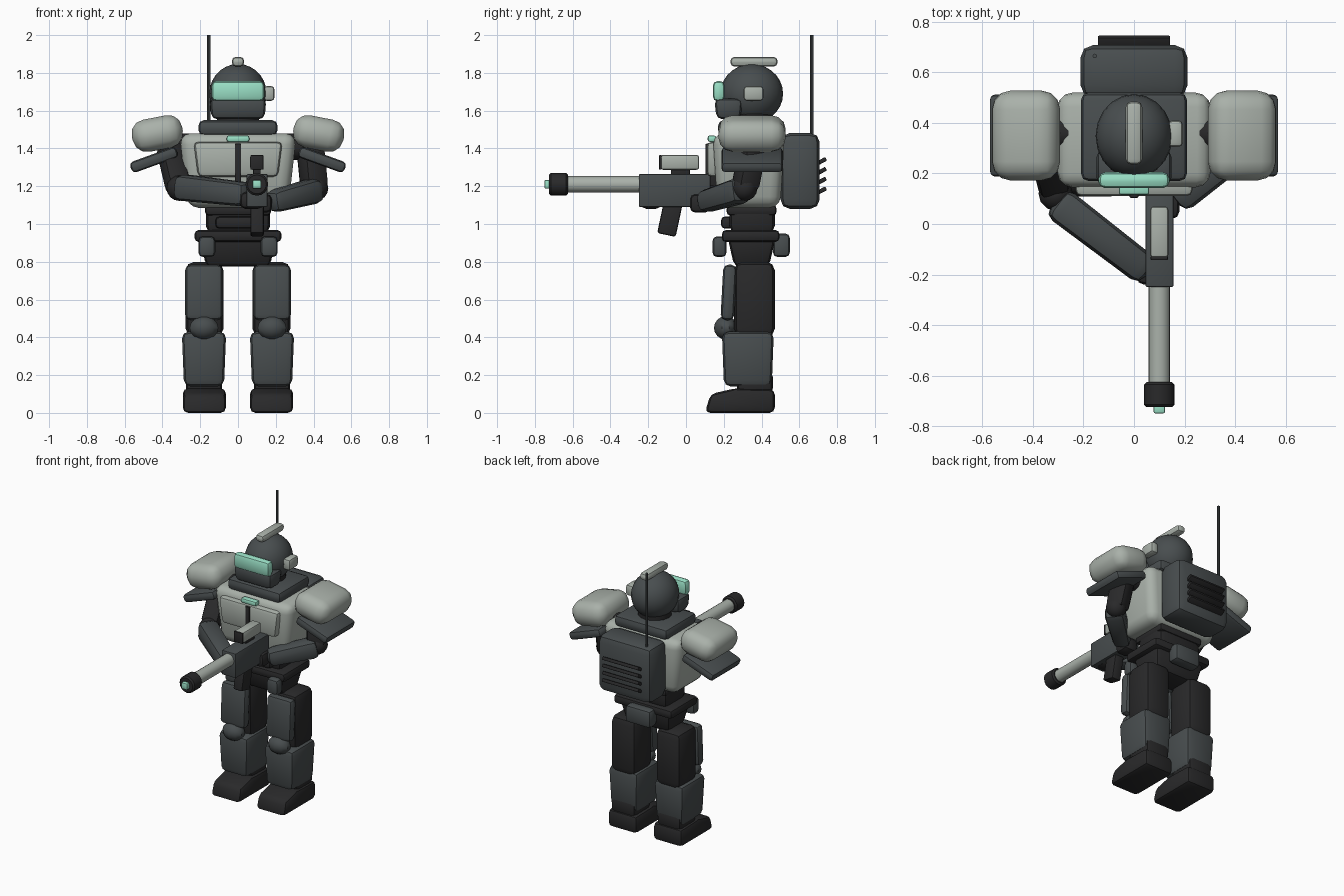
import bpy, bmesh, math
from mathutils import Vector, Matrix, Euler

if "Cube" in bpy.data.objects:
    bpy.data.objects.remove(bpy.data.objects["Cube"])


def material(name, rgb):
    m = bpy.data.materials.new(name)
    m.diffuse_color = (*rgb, 1)
    m.use_nodes = True
    m.node_tree.nodes["Principled BSDF"].inputs["Base Color"].default_value = m.diffuse_color
    return m


LIGHT = material("pale grey armour", (0.40, 0.44, 0.40))
GREY = material("slate grey armour", (0.065, 0.075, 0.078))
BLACK = material("black frame", (0.022, 0.022, 0.023))
TEAL = material("teal glow", (0.32, 0.74, 0.56))


def finish(name, bm, mat):
    bmesh.ops.recalc_face_normals(bm, faces=bm.faces)
    me = bpy.data.meshes.new(name)
    bm.to_mesh(me)
    bm.free()
    me.materials.append(mat)
    ob = bpy.data.objects.new(name, me)
    bpy.context.collection.objects.link(ob)
    return ob


def place(ob, loc, rot):
    ob.location = loc
    ob.rotation_euler = rot if isinstance(rot, Euler) else Euler([math.radians(a) for a in rot])
    return ob


def box(name, lo, hi, mat, bevel=0.02, rot=(0, 0, 0), bottom=(1, 1), top=(1, 1), seg=2):
    """Rounded box between two corners; bottom/top give the x,y taper."""
    lo, hi = Vector(lo), Vector(hi)
    size = hi - lo
    bm = bmesh.new()
    bmesh.ops.create_cube(bm, size=1)
    for v in bm.verts:
        s = top if v.co.z > 0 else bottom
        v.co = Vector((v.co.x * size.x * s[0], v.co.y * size.y * s[1], v.co.z * size.z))
    bmesh.ops.bevel(bm, geom=bm.edges[:], offset=min(bevel, min(size) * 0.46), segments=seg,
                    profile=0.5, affect='EDGES', clamp_overlap=True)
    return place(finish(name, bm, mat), (lo + hi) / 2, rot)


def limb(name, a, b, width, mat, bevel=0.035, end=1.0):
    """Rounded bar from a to b."""
    a, b = Vector(a), Vector(b)
    d = b - a
    h = Vector((width / 2, width / 2, d.length / 2))
    mid = (a + b) / 2
    return box(name, mid - h, mid + h, mat, bevel, d.to_track_quat('Z', 'Y').to_euler(),
               top=(end, end))


def tube(name, a, b, r, mat, sides=16, bevel=0.0):
    a, b = Vector(a), Vector(b)
    d = b - a
    bm = bmesh.new()
    bmesh.ops.create_cone(bm, cap_ends=True, segments=sides, radius1=r, radius2=r, depth=d.length)
    if bevel:
        rims = [e for e in bm.edges if abs(e.verts[0].co.z - e.verts[1].co.z) < 1e-5]
        bmesh.ops.bevel(bm, geom=rims, offset=bevel, segments=1, affect='EDGES')
    return place(finish(name, bm, mat), (a + b) / 2, d.to_track_quat('Z', 'Y').to_euler())


def ball(name, loc, radii, mat, u=16, v=10):
    bm = bmesh.new()
    bmesh.ops.create_uvsphere(bm, u_segments=u, v_segments=v, radius=1)
    bmesh.ops.scale(bm, vec=radii, verts=bm.verts)
    return place(finish(name, bm, mat), loc, (0, 0, 0))


def slab(name, outline, x0, x1, mat, bevel):
    """Side outline in y,z stretched along x, with rounded edges."""
    bm = bmesh.new()
    f = bm.faces.new([bm.verts.new((x0, y, z)) for y, z in outline])
    new = bmesh.ops.extrude_face_region(bm, geom=[f])["geom"]
    bmesh.ops.translate(bm, vec=(x1 - x0, 0, 0),
                        verts=[g for g in new if isinstance(g, bmesh.types.BMVert)])
    bmesh.ops.recalc_face_normals(bm, faces=bm.faces)
    bmesh.ops.bevel(bm, geom=bm.edges[:], offset=bevel, segments=2, profile=0.5,
                    affect='EDGES', clamp_overlap=True)
    return finish(name, bm, mat)


# Legs and shoulders, one set per side
for s, side in ((-1, "right_"), (1, "left_")):
    def pair(name, cx, w, y0, y1, z0, z1, mat, bevel, rot=(0, 0, 0), **k):
        r = (rot[0], rot[1] * s, rot[2] * s)
        return box(side + name, (s * cx - w / 2, y0, z0), (s * cx + w / 2, y1, z1),
                   mat, bevel, r, **k)

    slab(side + "foot", [(0.10, 0), (0.47, 0), (0.47, 0.125), (0.26, 0.13), (0.13, 0.10)],
         s * 0.178 - 0.114, s * 0.178 + 0.114, BLACK, 0.028)
    pair("ankle", 0.18, 0.19, 0.27, 0.46, 0.10, 0.22, BLACK, 0.03)
    pair("shin", 0.18, 0.235, 0.19, 0.465, 0.14, 0.43, GREY, 0.035, bottom=(0.9, 0.92))
    pair("thigh", 0.177, 0.20, 0.255, 0.47, 0.40, 0.80, BLACK, 0.045)
    pair("thigh_plate", 0.18, 0.20, 0.19, 0.262, 0.49, 0.785, GREY, 0.03, (-3, 0, 0))
    ball(side + "knee_pad", (s * 0.18, 0.21, 0.45), (0.08, 0.062, 0.062), GREY, 10, 8)
    pair("belt_pouch", 0.165, 0.09, 0.14, 0.215, 0.825, 0.935, GREY, 0.025)
    pair("shoulder", 0.427, 0.275, 0.172, 0.528, 1.392, 1.565, LIGHT, 0.075, (0, 11, 0),
         bottom=(0.97, 1), seg=3)
    pair("shoulder_skirt", 0.445, 0.26, 0.187, 0.513, 1.31, 1.37, GREY, 0.022, (0, 20, 0))
    tube(side + "shoulder_joint", (s * 0.26, 0.36, 1.41), (s * 0.38, 0.36, 1.41), 0.07, BLACK, 12)

# Hips, belt and waist
box("pelvis", (-0.20, 0.22, 0.775), (0.20, 0.475, 0.93), BLACK, 0.03, bottom=(0.85, 0.72))
box("belt", (-0.23, 0.19, 0.905), (0.23, 0.495, 0.968), BLACK, 0.022)
box("back_pouch", (-0.10, 0.46, 0.825), (0.10, 0.55, 0.95), GREY, 0.025)
box("waist", (-0.17, 0.23, 0.95), (0.17, 0.47, 1.12), BLACK, 0.04)
box("belly_plate", (-0.12, 0.185, 0.975), (0.12, 0.25, 1.04), BLACK, 0.022)
box("rib_band", (-0.175, 0.215, 1.045), (0.175, 0.48, 1.10), BLACK, 0.02)

# Torso
box("torso", (-0.31, 0.135, 1.085), (0.31, 0.53, 1.48), LIGHT, 0.06, bottom=(0.86, 0.84),
    top=(1, 0.97), seg=3)
box("chest_plate", (-0.235, 0.11, 1.25), (0.235, 0.20, 1.435), LIGHT, 0.025, bottom=(0.9, 1))
box("chest_seam", (-0.017, 0.103, 1.20), (0.017, 0.16, 1.425), BLACK, 0.005)
box("chest_lamp", (-0.06, 0.115, 1.435), (0.06, 0.16, 1.468), TEAL, 0.01)
box("collar", (-0.21, 0.17, 1.468), (0.21, 0.52, 1.55), GREY, 0.03)

# Head
tube("neck", (0, 0.35, 1.50), (0, 0.35, 1.62), 0.11, BLACK)
ball("helmet", (0, 0.348, 1.69), (0.152, 0.166, 0.157), GREY, 20, 14)
box("jaw_guard", (-0.15, 0.15, 1.555), (0.15, 0.30, 1.665), GREY, 0.03, bottom=(0.94, 0.85))
box("visor", (-0.14, 0.142, 1.65), (0.14, 0.205, 1.757), TEAL, 0.025)
box("helmet_crest", (-0.033, 0.235, 1.833), (0.033, 0.485, 1.885), LIGHT, 0.022)
box("ear_unit", (0.135, 0.305, 1.652), (0.193, 0.41, 1.73), LIGHT, 0.017)

# Backpack with vents and aerial
box("backpack", (-0.212, 0.50, 1.08), (0.212, 0.708, 1.482), GREY, 0.05)
for i in range(4):
    z = 1.175 + i * 0.052
    box(f"vent_slat_{i + 1}", (-0.143, 0.685, z - 0.011), (0.143, 0.745, z + 0.011), BLACK, 0.004,
        (28, 0, 0))
tube("aerial", (-0.155, 0.665, 1.44), (-0.155, 0.665, 2.0), 0.009, GREY, 8)

# Arms
elbow_r, elbow_l = (-0.31, 0.12, 1.19), (0.41, 0.31, 1.19)
limb("right_upper_arm", (-0.37, 0.35, 1.42), (-0.315, 0.14, 1.19), 0.125, BLACK)
ball("right_elbow", elbow_r, (0.068,) * 3, BLACK, 12, 8)
limb("right_forearm", (-0.31, 0.09, 1.195), (0.055, -0.19, 1.155), 0.14, GREY, 0.04, 0.9)
box("right_hand", (0.01, -0.24, 1.08), (0.135, -0.13, 1.17), BLACK, 0.03)
limb("left_upper_arm", (0.38, 0.36, 1.43), (0.405, 0.31, 1.18), 0.13, BLACK)
ball("left_elbow", elbow_l, (0.068,) * 3, BLACK, 12, 8)
limb("left_forearm", (0.42, 0.30, 1.18), (0.17, 0.09, 1.115), 0.135, GREY, 0.04, 0.85)
box("left_hand", (0.07, 0.02, 1.06), (0.18, 0.13, 1.16), BLACK, 0.03)

# Rifle
slab("rifle_body", [(-0.25, 1.09), (0.05, 1.09), (0.13, 1.15), (0.13, 1.265), (-0.25, 1.265)],
     0.045, 0.157, GREY, 0.008)
tube("rifle_barrel", (0.10, -0.64, 1.21), (0.10, -0.24, 1.21), 0.043, LIGHT)
tube("rifle_muzzle", (0.10, -0.725, 1.21), (0.10, -0.625, 1.21), 0.06, BLACK, 16, 0.01)
box("muzzle_glow", (0.077, -0.75, 1.187), (0.123, -0.71, 1.233), TEAL, 0.008)
box("rifle_magazine", (0.065, -0.135, 0.94), (0.137, -0.035, 1.12), BLACK, 0.012, (-12, 0, 0))
box("scope", (0.064, -0.135, 1.287), (0.136, 0.07, 1.366), LIGHT, 0.014)
box("scope_lens", (0.065, -0.143, 1.288), (0.135, -0.128, 1.365), BLACK, 0.005)
box("scope_mount", (0.08, -0.08, 1.25), (0.12, 0.02, 1.30), BLACK, 0.005)

# Smooth rounded edges, keep hard ones
for ob in bpy.context.collection.objects:
    ob.select_set(True)
    bpy.context.view_layer.objects.active = ob
bpy.ops.object.shade_smooth_by_angle(angle=math.radians(35))
